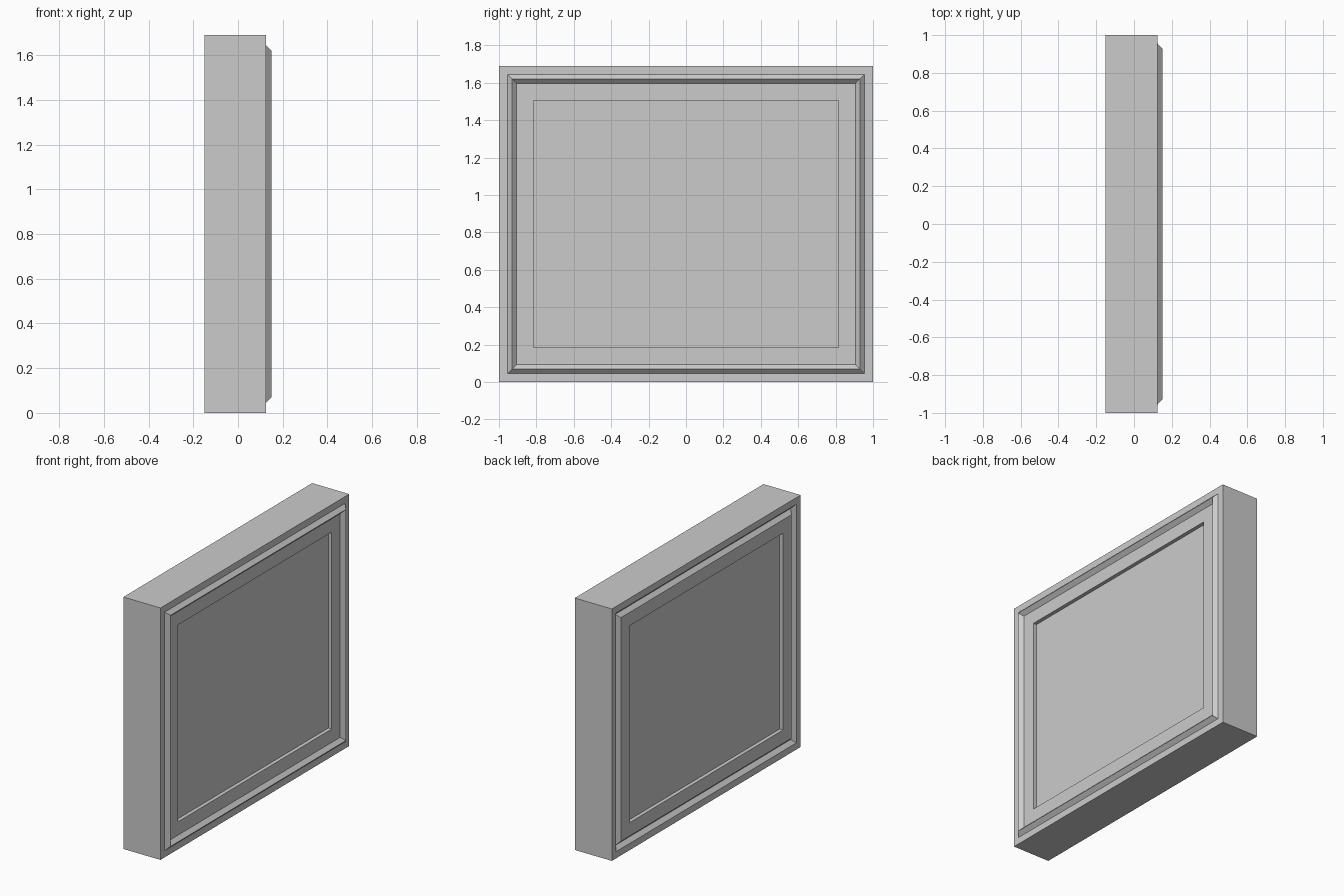
import bpy
import bmesh

cube = bpy.data.objects.get("Cube")
if cube:
    bpy.data.objects.remove(cube, do_unlink=True)

HALF_WIDTH, HEIGHT = 1.0, 1.69
BACK, FACE, RIDGE = -0.15, 0.125, 0.15
GROOVE = (0.045, 0.07, 0.095)   # outer edge, middle, inner edge
OPENING, DEPTH = 0.185, 0.025

grey = bpy.data.materials.new("plain grey")
grey.use_nodes = True
grey.diffuse_color = (0.6, 0.6, 0.6, 1)
bsdf = next(n for n in grey.node_tree.nodes if n.type == 'BSDF_PRINCIPLED')
bsdf.inputs["Base Color"].default_value = (0.6, 0.6, 0.6, 1)


def ring_solid(name, profile, closed=False):
    """Loft rectangles given as (inset, x); cap both ends unless closed."""
    bm = bmesh.new()
    rings = []
    for inset, x in profile:
        w, low, high = HALF_WIDTH - inset, inset, HEIGHT - inset
        corners = ((-w, low), (w, low), (w, high), (-w, high))
        rings.append([bm.verts.new((x, y, z)) for y, z in corners])
    pairs = list(zip(rings, rings[1:]))
    if closed:
        pairs.append((rings[-1], rings[0]))
    for a, b in pairs:
        for i in range(4):
            j = (i + 1) % 4
            bm.faces.new((a[i], a[j], b[j], b[i]))
    if not closed:
        bm.faces.new(rings[0])
        bm.faces.new(rings[-1])
    bmesh.ops.recalc_face_normals(bm, faces=bm.faces)
    mesh = bpy.data.meshes.new(name)
    bm.to_mesh(mesh)
    bm.free()
    mesh.materials.append(grey)
    obj = bpy.data.objects.new(name, mesh)
    bpy.context.collection.objects.link(obj)
    return obj


outer, middle, inner = GROOVE

# Slab with a sunken panel on both faces and a V groove on the back
ring_solid("panel_body", [
    (OPENING, BACK + DEPTH), (OPENING, BACK),
    (inner, BACK), (middle, BACK + DEPTH), (outer, BACK),
    (0, BACK), (0, FACE),
    (OPENING, FACE), (OPENING, FACE - DEPTH),
])

# Raised mitred moulding around the face
ring_solid("face_moulding", [
    (outer, FACE), (middle, RIDGE), (inner, FACE),
], closed=True)
